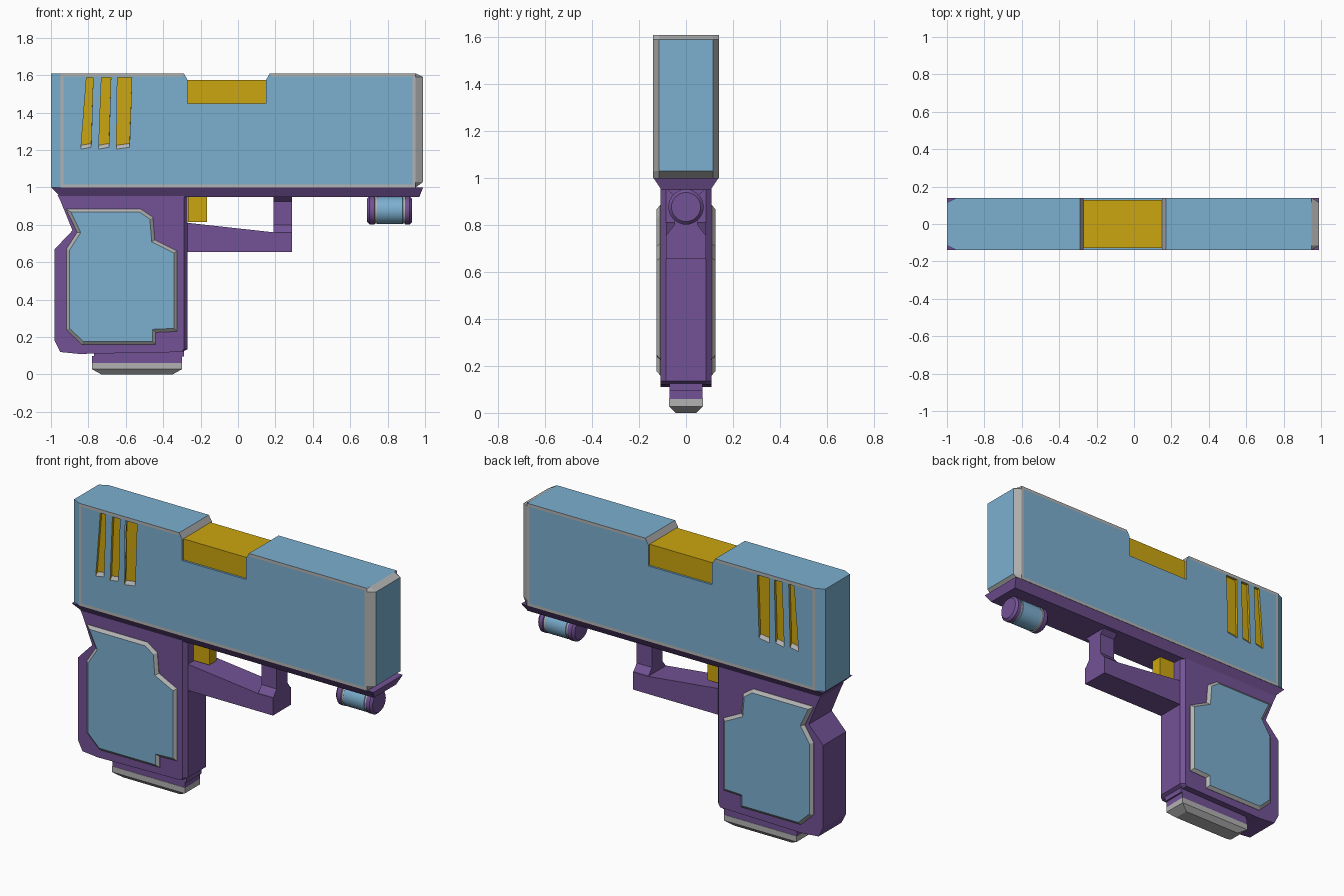
import bpy, bmesh
from math import cos, sin, tau

if "Cube" in bpy.data.objects:
    bpy.data.objects.remove(bpy.data.objects["Cube"])

def mat(name, rgb):
    m = bpy.data.materials.new(name)
    m.diffuse_color = (*rgb, 1)
    m.use_nodes = True
    m.node_tree.nodes["Principled BSDF"].inputs["Base Color"].default_value = m.diffuse_color
    return m

BLUE, GREY, GOLD, PURPLE = range(4)
MATS = [mat("blue", (.20, .43, .63)), mat("grey", (.45, .45, .45)),
        mat("gold", (.60, .38, .005)), mat("purple", (.17, .085, .30))]

def loft(name, layers, paint, inset=None):
    """Skin closed rings of equal length and cap both ends; paint is an index or f(face)->index.
    inset=(width, depth, f(face)->index) frames both caps."""
    bm = bmesh.new()
    rings = [[bm.verts.new(p) for p in ring] for ring in layers]
    n = len(rings[0])
    for a, b in zip(rings, rings[1:]):
        for i in range(n):
            bm.faces.new((a[i], a[(i + 1) % n], b[(i + 1) % n], b[i]))
    caps = [bm.faces.new(rings[0]), bm.faces.new(rings[-1])]
    bmesh.ops.recalc_face_normals(bm, faces=bm.faces[:])
    bm.normal_update()
    for f in bm.faces:
        f.material_index = paint(f) if callable(paint) else paint
    if inset:
        rim = bmesh.ops.inset_individual(bm, faces=caps, thickness=inset[0], depth=inset[1],
                                         use_even_offset=True)["faces"]
        for f in rim:
            f.material_index = inset[2](f)
    me = bpy.data.meshes.new(name)
    bm.to_mesh(me)
    bm.free()
    for m in MATS:
        me.materials.append(m)
    ob = bpy.data.objects.new(name, me)
    bpy.context.collection.objects.link(ob)
    return ob

def side(pts, y, lo=-9, hi=9):
    """xz outline placed at y, with x limited to lo..hi."""
    return [(min(max(x, lo), hi), y, z) for x, z in pts]

def rect(x0, x1, hy, z):
    return [(x0, -hy, z), (x1, -hy, z), (x1, hy, z), (x0, hy, z)]

def box(name, x0, x1, hy, z0, z1, paint):
    return loft(name, [rect(x0, x1, hy, z0), rect(x0, x1, hy, z1)], paint)

# Slide: notched outline, tapered ends, grey trim
outline = [(-1, 1.0), (-1, 1.61), (-.29, 1.61), (-.27, 1.575), (-.27, 1.45), (.15, 1.45),
           (.15, 1.575), (.17, 1.61), (.95, 1.61), (.99, 1.59), (.99, 1.03), (.95, 1.0)]

def slide_paint(f):
    c, n = f.calc_center_median(), f.normal
    notch_wall = abs(n.x) > .3 and -.3 < c.x < .2
    return GREY if notch_wall or (.1 < n.x < .98 and c.x > .9) else BLUE

def trim_paint(f):
    c = f.calc_center_median()
    return BLUE if -.3 < c.x < .18 and c.z > 1.3 else GREY

slide = loft("slide", [side(outline, -.14, -.95, .95), side(outline, -.115),
                       side(outline, .115), side(outline, .14, -.95, .95)],
             slide_paint, (.017, 0, trim_paint))

# Slide serrations: gold-floored grooves with a sloped grey lower end
def groove_paint(f):
    return GREY if f.normal.z < -.3 else GOLD

for s in (-1, 1):
    for a, b, c, d in ((-.84, -.785, -.775, -.81), (-.745, -.69, -.68, -.73),
                       (-.65, -.58, -.568, -.645)):
        def ring(y, drop):
            return side([(a, 1.225 - drop), (b, 1.235 - drop), (c, 1.588), (d, 1.588)], s * y)
        cutter = loft("groove_cutter", [ring(.125, 0), ring(.155, .04)], groove_paint)
        cutter.hide_render = True
        mod = slide.modifiers.new("groove", "BOOLEAN")
        mod.operation, mod.solver, mod.object = "DIFFERENCE", "EXACT", cutter
        bpy.context.view_layer.objects.active = slide
        bpy.ops.object.modifier_apply(modifier=mod.name)
        bpy.data.objects.remove(cutter)

# Chamber block in the notch
box("chamber", -.27, .15, .128, 1.44, 1.575, GOLD)

# Frame rail under the slide
loft("frame_rail", [rect(-.95, .97, .105, .95), rect(-1, .99, .138, 1.0)], PURPLE)

# Grip
grip = [(-.965, .96), (-.95, .93), (-.885, .77), (-.98, .67), (-.98, .18), (-.95, .12),
        (-.85, .11), (-.30, .12), (-.27, .135), (-.27, .96)]
loft("grip", [side(grip, -.108, hi=-.29), side(grip, -.085), side(grip, .085),
              side(grip, .108, hi=-.29)], PURPLE)

# Grip panels: one piece through the grip, raised on both sides
panel = [(-.92, .885), (-.52, .885), (-.455, .84), (-.445, .72), (-.325, .66), (-.325, .23),
         (-.44, .225), (-.44, .16), (-.835, .16), (-.918, .24), (-.918, .67), (-.86, .76)]
loft("grip_panels", [side(panel, -.11), side(panel, .11)], GREY,
     (.017, .015, lambda f: GREY))
for p in bpy.data.objects["grip_panels"].data.polygons:
    if abs(p.normal.y) > .99:
        p.material_index = BLUE

# Magazine: neck and grey tapered base
box("magazine_neck", -.77, -.29, .07, .095, .135, PURPLE)
box("magazine_collar", -.78, -.30, .07, .06, .1, PURPLE)
loft("magazine_base", [rect(-.73, -.35, .045, 0), rect(-.78, -.30, .072, .028),
                       rect(-.78, -.30, .072, .062)], GREY)

# Trigger guard and trigger
guard = [(-.28, .655), (.29, .655), (.29, .76), (.19, .76), (-.28, .812)]
loft("trigger_guard", [side(guard, -.085), side(guard, .085)], PURPLE)
loft("guard_post", [rect(.19, .29, hy, z) for hy, z in
                    ((.085, .755), (.05, .80), (.05, .925), (.085, .955))], PURPLE)
box("trigger", -.268, -.165, .035, .815, .955, GOLD)

# Round sight under the muzzle, stepped along x
def circle(x, r, n=32):
    return [(x, r * cos(tau * i / n), .877 + r * sin(tau * i / n)) for i in range(n)]

def sight_paint(f):
    x = f.calc_center_median().x
    return BLUE if .742 < x < .882 else GREY if .73 < x < .892 else PURPLE

sight = loft("under_sight", [circle(x, r) for x, r in
             ((.69, .062), (.703, .075), (.73, .075), (.732, .07), (.742, .07), (.744, .073),
              (.88, .073), (.882, .07), (.892, .07), (.894, .075), (.918, .075), (.931, .062))],
             sight_paint)
bpy.ops.object.select_all(action="DESELECT")
sight.select_set(True)
bpy.context.view_layer.objects.active = sight
bpy.ops.object.shade_smooth_by_angle(angle=.5)
